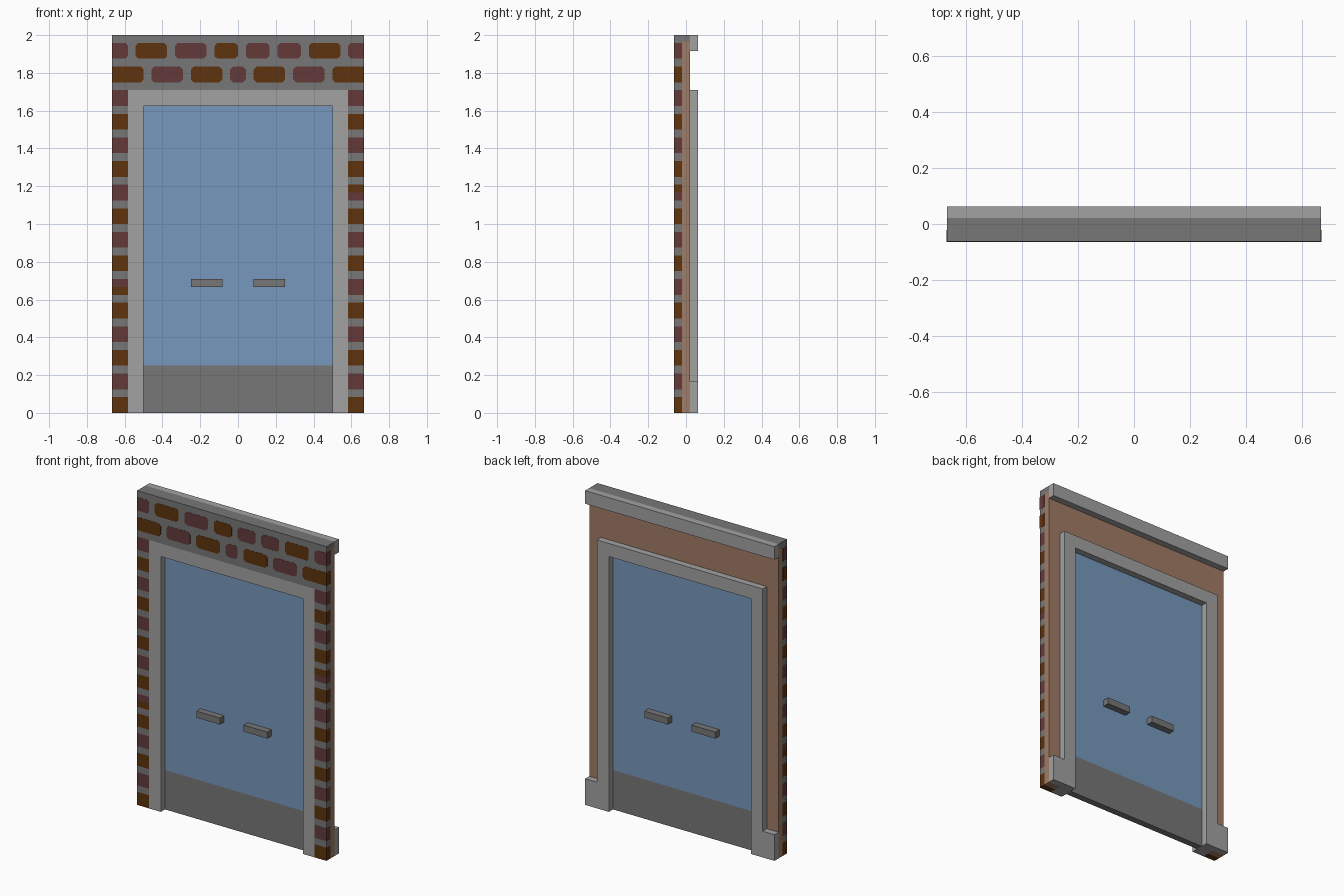
import bpy, bmesh

if "Cube" in bpy.data.objects:
    bpy.data.objects.remove(bpy.data.objects["Cube"], do_unlink=True)

U = 1 / 24          # module: the doorway is 32 x 3 x 48 units
PROUD = 0.03        # how far brick plates stand out, in units


def material(name, rgb):
    lin = [(c / 255 / 12.92) if c < 11 else ((c / 255 + 0.055) / 1.055) ** 2.4 for c in rgb]
    m = bpy.data.materials.new(name)
    m.use_nodes = True
    m.diffuse_color = (*lin, 1)
    m.node_tree.nodes["Principled BSDF"].inputs["Base Color"].default_value = (*lin, 1)
    return m


MORTAR = material("mortar grey", (119, 119, 119))
TRIM = material("light trim grey", (162, 162, 162))
GLASS = material("blue glass", (119, 153, 189))
PLASTER = material("tan plaster", (160, 124, 102))
BROWN = material("brown brick", (94, 51, 14))
RED = material("red brick", (99, 58, 58))
PALETTE = {"b": BROWN, "r": RED}


def finish(name, bm, mats):
    bmesh.ops.recalc_face_normals(bm, faces=bm.faces)
    me = bpy.data.meshes.new(name)
    bm.to_mesh(me)
    bm.free()
    for m in mats:
        me.materials.append(m)
    ob = bpy.data.objects.new(name, me)
    bpy.context.collection.objects.link(ob)
    return ob


def prism(bm, outline, y0, y1, index=0):
    """Extrude an (x, z) outline from y0 to y1, all in module units."""
    front = bm.faces.new([bm.verts.new((x * U, y0 * U, z * U)) for x, z in outline])
    front.material_index = index
    ext = bmesh.ops.extrude_face_region(bm, geom=[front], use_keep_orig=True)["geom"]
    for g in ext:
        if isinstance(g, bmesh.types.BMVert):
            g.co.y = y1 * U
        elif isinstance(g, bmesh.types.BMFace):
            g.material_index = index
            for e in g.edges:
                for f in e.link_faces:
                    f.material_index = index


def rect(x0, x1, z0, z1):
    return [(x0, z0), (x1, z0), (x1, z1), (x0, z1)]


def part(name, outline, y0, y1, mat):
    bm = bmesh.new()
    prism(bm, outline, y0, y1)
    return finish(name, bm, [mat])


def brick_outline(x0, x1, z0, z1, c=0.36):
    """Brick face with clipped corners, square where it meets the wall end."""
    a = 0 if x0 <= -16 else c
    b = 0 if x1 >= 16 else c
    pts = [(x0 + a, z0), (x1 - b, z0), (x1, z0 + b), (x1, z1 - b),
           (x1 - b, z1), (x0 + a, z1), (x0, z1 - a), (x0, z0 + a)]
    return list(dict.fromkeys(pts))


def arch(w, top, inner_w, inner_top):
    return [(-w, 0), (-inner_w, 0), (-inner_w, inner_top), (inner_w, inner_top),
            (inner_w, 0), (w, 0), (w, top), (-w, top)]


# Brick wall header
part("header_wall", rect(-16, 16, 41, 48), -1.5, -0.5, MORTAR)

# Header bricks: (colour, start, end) along each course
courses = {
    45: [("r", 0, 2), ("b", 3, 7), ("r", 8, 12), ("b", 13, 16), ("r", 17, 20),
         ("r", 21, 24), ("b", 25, 29), ("r", 30, 32)],
    42: [("b", 0, 4), ("r", 5, 9), ("b", 10, 14), ("r", 15, 17), ("b", 18, 22),
         ("r", 23, 27), ("b", 28, 32)],
}
bm = bmesh.new()
for z, row in courses.items():
    for colour, x0, x1 in row:
        prism(bm, brick_outline(x0 - 16, x1 - 16, z, z + 2),
              -1.5 - PROUD, -1.5, "br".index(colour))
    # Matching plates on the two wall ends
    for s in (-1, 1):
        prism(bm, rect(*sorted((s * 16, s * (16 + PROUD))), z, z + 2),
              -1.5 - PROUD, -0.5, "br".index(row[0][0]))
finish("header_bricks", bm, [BROWN, RED])

# Brick columns beside the door, stacked brick and mortar
for side, s in (("left", 1), ("right", -1)):
    bm = bmesh.new()
    x0, x1 = sorted((14 * s, 16 * s))
    for i in range(14):
        z = 3 * i
        low = high = i % 2
        if (s, i) == (1, 9):       # odd split brick
            high = 0
        if (s, i) == (-1, 5):
            low = 0
        if low == high:
            prism(bm, rect(x0, x1, z, z + 2), -1.5, -0.5, low)
        else:
            prism(bm, rect(x0, x1, z, z + 1), -1.5, -0.5, low)
            prism(bm, rect(x0, x1, z + 1, z + 2), -1.5, -0.5, high)
        if i < 13:
            prism(bm, rect(x0, x1, z + 2, z + 3), -1.5, -0.5, 2)
    finish(side + "_brick_column", bm, [BROWN, RED, MORTAR])

# Plastered inner wall and its grey cap
part("inner_wall", arch(16, 47.2, 14, 41), -0.5, 0.5, PLASTER)
part("wall_cap", rect(-16, 16, 47.2, 48), -0.5, 0.5, MORTAR)

# Door frame through the whole wall, with crown and skirting on the back
part("door_frame", arch(14, 41, 12, 39), -1.5, 1.5, TRIM)
part("crown_moulding", rect(-16, 16, 46, 48), 0.5, 1.5, TRIM)
for side, s in (("left", 1), ("right", -1)):
    part(side + "_skirting", rect(*sorted((14 * s, 16 * s)), 0, 4), 0.5, 1.5, TRIM)

# Door: glass above a kick plate, handles on both faces
part("door_glass", rect(-12, 12, 6, 39), -0.5, 0.5, GLASS)
part("kick_plate", rect(-12, 12, 0, 6), -0.5, 0.5, MORTAR)
for side, s in (("left", 1), ("right", -1)):
    for face, y0, y1 in (("front", -1.5, -0.5), ("back", 0.5, 1.5)):
        part(f"{side}_{face}_handle", rect(*sorted((2 * s, 6 * s)), 16, 17), y0, y1, MORTAR)
